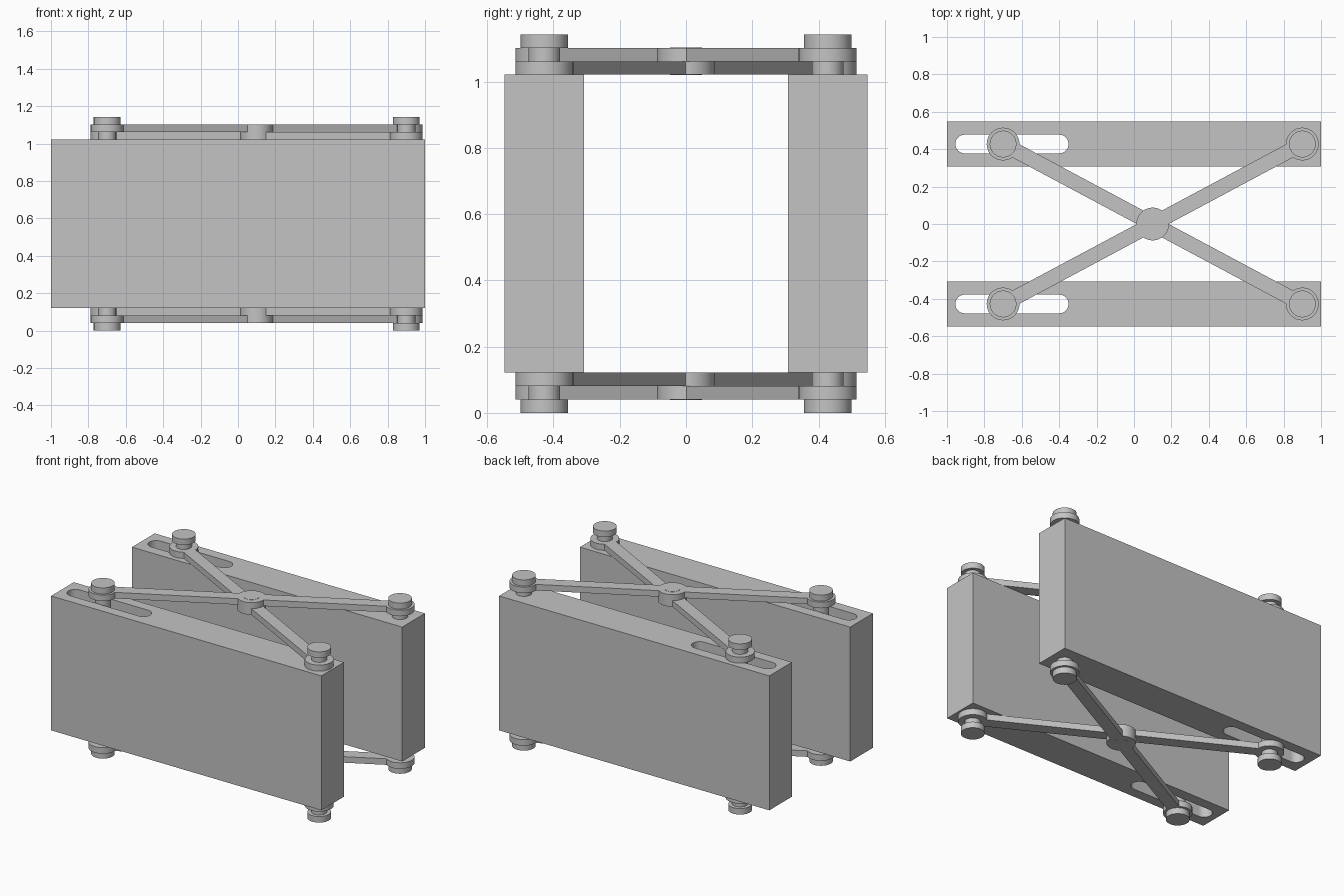
import bpy, bmesh
from math import pi, sin, cos, asin, atan2, hypot, radians
from mathutils import Matrix

if "Cube" in bpy.data.objects:
    bpy.data.objects.remove(bpy.data.objects["Cube"], do_unlink=True)

# Main dimensions
LAYER = 0.0405                 # thickness of each arm and pin head
HEIGHT = 1.142
PLATE_LOW, PLATE_HIGH = 3 * LAYER, HEIGHT - 3 * LAYER
PLATE_Y, PLATE_HALF = 0.4275, 0.12
SLOT_X, FIXED_X = -0.70, 0.90  # sliding and fixed pivot positions
HUB_X = (SLOT_X + FIXED_X) / 2
BOSS_R, HEAD_R, SHAFT_R, SLOT_R = 0.0875, 0.0715, 0.048, 0.05
ARM_HALF = 0.04

grey = bpy.data.materials.new("plain_grey")
grey.use_nodes = True
colour = (0.55, 0.55, 0.55, 1)
grey.diffuse_color = colour
bsdf = next(n for n in grey.node_tree.nodes if n.type == 'BSDF_PRINCIPLED')
bsdf.inputs["Base Color"].default_value = colour


def arc(cx, cy, r, start, end, steps):
    """Points along an arc, both ends included."""
    angles = [start + (end - start) * i / steps for i in range(steps + 1)]
    return [(cx + r * cos(a), cy + r * sin(a)) for a in angles]


def prism(name, outline, low, high, x=0, y=0, turn=0):
    """Extrude a flat outline from low to high, turned and placed."""
    bm = bmesh.new()
    face = bm.faces.new([bm.verts.new((px, py, low)) for px, py in outline])
    top = bmesh.ops.extrude_face_region(bm, geom=[face])["geom"]
    verts = [v for v in top if isinstance(v, bmesh.types.BMVert)]
    bmesh.ops.translate(bm, verts=verts, vec=(0, 0, high - low))
    bmesh.ops.transform(bm, verts=bm.verts,
                        matrix=Matrix.Translation((x, y, 0)) @ Matrix.Rotation(turn, 4, 'Z'))
    bmesh.ops.recalc_face_normals(bm, faces=bm.faces)
    mesh = bpy.data.meshes.new(name)
    bm.to_mesh(mesh)
    bm.free()
    mesh.materials.append(grey)
    obj = bpy.data.objects.new(name, mesh)
    bpy.context.collection.objects.link(obj)
    return obj


def select_only(obj):
    bpy.ops.object.select_all(action='DESELECT')
    obj.select_set(True)
    bpy.context.view_layer.objects.active = obj


def smooth(obj):
    select_only(obj)
    bpy.ops.object.shade_smooth_by_angle(angle=radians(30))


def disc(name, r, low, high, x, y):
    smooth(prism(name, arc(0, 0, r, 0, 2 * pi, 48)[:-1], low, high, x, y))


def slotted_plate(name, y):
    """Thick plate with a round-ended slot cut right through it."""
    h = PLATE_HALF
    plate = prism(name, [(-1, -h), (1, -h), (1, h), (-1, h)], PLATE_LOW, PLATE_HIGH, 0, y)
    slot = (arc(-0.40, 0, SLOT_R, -pi / 2, pi / 2, 16)
            + arc(-0.905, 0, SLOT_R, pi / 2, 3 * pi / 2, 16))
    cutter = prism("slot_cutter", slot, 0, HEIGHT, 0, y)
    cutter.hide_render = True
    cut = plate.modifiers.new("slot", 'BOOLEAN')
    cut.operation, cut.solver, cut.object = 'DIFFERENCE', 'EXACT', cutter
    select_only(plate)
    bpy.ops.object.modifier_apply(modifier=cut.name)
    bpy.data.objects.remove(cutter, do_unlink=True)
    smooth(plate)


def arm(name, side, low):
    """Crossing arm: straight bar with a round boss at each end and the middle."""
    reach = hypot(FIXED_X - HUB_X, PLATE_Y)
    a = asin(ARM_HALF / BOSS_R)
    half = (arc(-reach, 0, BOSS_R, pi, a, 20)
            + arc(0, 0, BOSS_R, pi - a, a, 16)
            + arc(reach, 0, BOSS_R, pi - a, 0, 20))
    outline = half + [(u, -v) for u, v in half[-2:0:-1]]
    turn = atan2(side * PLATE_Y, FIXED_X - HUB_X)
    smooth(prism(name, outline, low, low + LAYER, HUB_X, 0, turn))


# Plates and the pins running through them
for where, side in (("front", -1), ("back", 1)):
    y = side * PLATE_Y
    slotted_plate(where + "_plate", y)
    for kind, x in (("sliding", SLOT_X), ("fixed", FIXED_X)):
        pin = f"{where}_{kind}_pin"
        disc(pin + "_shaft", SHAFT_R, LAYER / 2, HEIGHT - LAYER / 2, x, y)
        disc(pin + "_lower_head", HEAD_R, 0, LAYER, x, y)
        disc(pin + "_upper_head", HEAD_R, HEIGHT - LAYER, HEIGHT, x, y)

# Crossed arms above and below, riveted at the middle
arm("upper_outer_arm", 1, HEIGHT - 2 * LAYER)
arm("upper_inner_arm", -1, HEIGHT - 3 * LAYER)
arm("lower_outer_arm", 1, LAYER)
arm("lower_inner_arm", -1, 2 * LAYER)
for name, low in (("lower_rivet", LAYER), ("upper_rivet", HEIGHT - 3 * LAYER)):
    disc(name, SHAFT_R, low - 0.001, low + 2 * LAYER + 0.001, HUB_X, 0)
